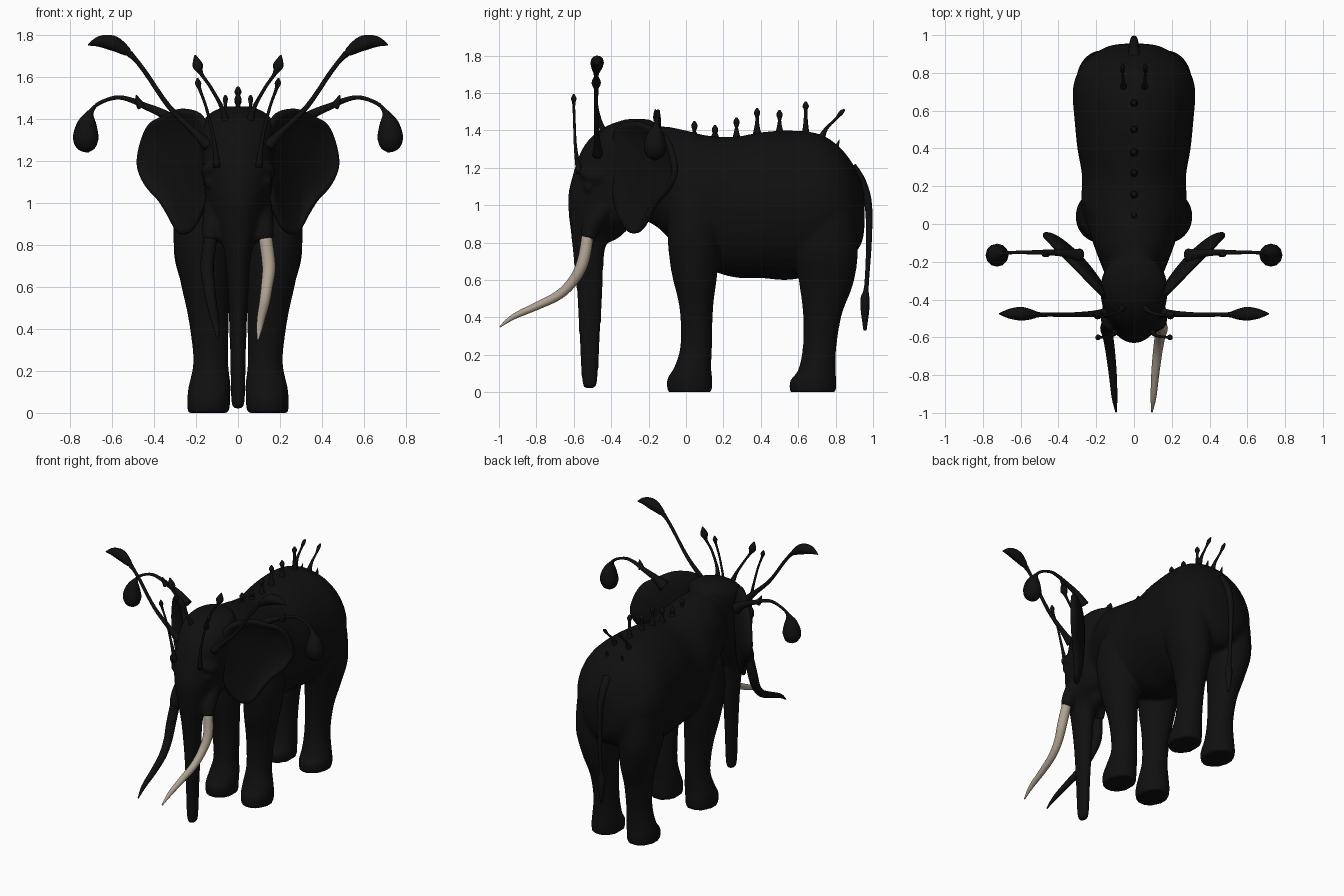
import bpy, bmesh, math
from mathutils import Vector

cube = bpy.data.objects.get("Cube")
if cube:
    bpy.data.objects.remove(cube, do_unlink=True)


def make_material(name, colour):
    mat = bpy.data.materials.new(name)
    mat.use_nodes = True
    mat.diffuse_color = colour
    mat.node_tree.nodes["Principled BSDF"].inputs["Base Color"].default_value = colour
    return mat


black = make_material("matte black", (0.005, 0.005, 0.005, 1))
ivory = make_material("ivory", (0.43, 0.36, 0.28, 1))


def spline(rows, steps, closed=False):
    """Catmull-Rom interpolation of rows of any width."""
    rows = [Vector(r) for r in rows]
    count = len(rows)

    def pick(i):
        return rows[i % count] if closed else rows[max(0, min(count - 1, i))]

    result = []
    for i in range(count if closed else count - 1):
        a, b, c, d = (pick(i + k) for k in (-1, 0, 1, 2))
        for s in range(steps):
            t = s / steps
            result.append(b + (c - a) * t / 2 + (a - b * 2.5 + c * 2 - d / 2) * t * t
                          + (b * 1.5 - a / 2 - c * 1.5 + d / 2) * t ** 3)
    return result if closed else result + [rows[-1]]


def tube(bm, rows, side=1, axis=None, sides=12, steps=4):
    """Loft rings along rows of x, y, z, radius (, second radius)."""
    path = spline(rows, steps)
    points = [Vector((p[0] * side, p[1], p[2])) for p in path]
    rings = []
    for i, p in enumerate(points):
        along = Vector(axis) if axis else points[min(i + 1, len(points) - 1)] - points[max(i - 1, 0)]
        along.normalize()
        guide = Vector((1, 0, 0)) if abs(along.x) < 0.75 else Vector((0, 1, 0))
        across = (guide - along * guide.dot(along)).normalized()
        other = along.cross(across)
        ra, rb = max(path[i][3], 0.002), max(path[i][-1], 0.002)
        rings.append([bm.verts.new(p + across * ra * math.cos(a) + other * rb * math.sin(a))
                      for a in (math.tau * k / sides for k in range(sides))])
    for low, high in zip(rings, rings[1:]):
        for k in range(sides):
            n = (k + 1) % sides
            bm.faces.new((low[k], low[n], high[n], high[k]))
    bm.faces.new(rings[0][::-1])
    bm.faces.new(rings[-1])


def finish(bm, name, mat):
    bmesh.ops.recalc_face_normals(bm, faces=bm.faces)
    for face in bm.faces:
        face.smooth = True
    mesh = bpy.data.meshes.new(name)
    bm.to_mesh(mesh)
    bm.free()
    mesh.materials.append(mat)
    obj = bpy.data.objects.new(name, mesh)
    bpy.context.collection.objects.link(obj)
    return obj


def tube_object(name, rows, side=1, mat=black, **options):
    bm = bmesh.new()
    tube(bm, rows, side, **options)
    return finish(bm, name, mat)


def ball(bm, centre, radius):
    made = bmesh.ops.create_uvsphere(bm, u_segments=12, v_segments=8, radius=radius)
    bmesh.ops.translate(bm, verts=made["verts"], vec=centre)


# Torso, head, trunk and legs are lofted, then fused into one skin
skin = bmesh.new()
torso = [(-.3, 1.15, .14, .2), (-.15, 1.15, .2, .27), (0, 1.06, .25, .34), (.1, 1.02, .28, .355),
         (.25, .99, .275, .375), (.4, 1, .3, .39), (.55, 1, .315, .4), (.7, 1.01, .325, .375),
         (.8, 1.015, .3, .315), (.88, .98, .24, .26), (.94, .96, .14, .16), (.955, .96, .05, .06)]
tube(skin, [(0, y, z, rx, rz) for y, z, rx, rz in torso], axis=(0, 1, 0), sides=32)

head = [(.02, -.515, .018, .022), (.06, -.515, .033, .042), (.3, -.515, .038, .056),
        (.55, -.515, .048, .07), (.75, -.52, .063, .085), (.85, -.5, .09, .115),
        (.93, -.42, .13, .205), (1.05, -.4, .16, .23), (1.18, -.385, .17, .215),
        (1.3, -.355, .178, .2), (1.38, -.32, .17, .17), (1.43, -.28, .13, .13), (1.46, -.26, .06, .06)]
tube(skin, [(0, y, z, rx, ry) for z, y, rx, ry in head], axis=(0, 0, 1), sides=32)
tube(skin, [(0, -.34, .95, .08), (0, -.4, .86, .055), (0, -.44, .82, .03)])

front_leg = [(.14, .02, 0, .1, .12), (.14, .02, .07, .102, .122), (.135, .035, .13, .1, .1),
             (.13, .055, .25, .083, .085), (.14, .055, .45, .097, .09), (.16, .045, .65, .12, .125),
             (.18, .04, .85, .13, .14), (.17, .04, 1.05, .11, .13)]
hind_leg = [(.14, .68, 0, .1, .125), (.14, .68, .06, .102, .125), (.135, .7, .12, .096, .1),
            (.13, .715, .25, .083, .09), (.135, .73, .42, .09, .105), (.15, .75, .58, .11, .145),
            (.17, .75, .75, .135, .17), (.17, .75, .95, .13, .16)]
for side in (1, -1):
    for leg in (front_leg, hind_leg):
        tube(skin, leg, side, axis=(0, 0, 1), sides=24)
    # Tusk socket, brow and eye bulge
    tube(skin, [(.1, -.43, 1, .06), (.12, -.5, .9, .052), (.13, -.525, .82, .042)], side)
    tube(skin, [(.1, -.55, 1.18, .03), (.14, -.52, 1.16, .035), (.15, -.46, 1.14, .03)], side)
    ball(skin, (.135 * side, -.52, 1.1), .03)
body = finish(skin, "body", black)
remesh = body.modifiers.new("fuse", "REMESH")
remesh.mode = "VOXEL"
remesh.voxel_size = 0.013
remesh.use_smooth_shade = True
soften = body.modifiers.new("soften", "SMOOTH")
soften.factor = 0.5
soften.iterations = 6

# Ears: cupped sheets sweeping outwards and back
ear_outline = [(.15, 1.38), (.26, 1.45), (.36, 1.415), (.44, 1.36), (.485, 1.2), (.45, 1.09),
               (.38, 1.01), (.33, .93), (.28, .85), (.21, .88), (.15, 1.05)]


def ear(name, side):
    bm = bmesh.new()
    edge = spline(ear_outline, 4, closed=True)
    middle = Vector((.3, 1.18))
    rings = []
    for level in range(1, 9):
        r = level / 8
        flat = [middle + (p - middle) * r for p in edge]
        cup = 0.05 * (1 - r * r) - 0.025 * r ** 6
        rings.append([bm.verts.new((p.x * side, p.x - 0.52 + cup, p.y)) for p in flat])
    bm.faces.new(rings[0])
    count = len(edge)
    for inner, outer in zip(rings, rings[1:]):
        for k in range(count):
            n = (k + 1) % count
            bm.faces.new((inner[k], inner[n], outer[n], outer[k]))
    obj = finish(bm, name, black)
    thick = obj.modifiers.new("thickness", "SOLIDIFY")
    thick.thickness = 0.035
    thick.offset = 0
    round_edge = obj.modifiers.new("round", "SUBSURF")
    round_edge.levels = round_edge.render_levels = 1


# Tusks, ears and paired growths
tusk = [(.13, -.525, .84, .032), (.147, -.55, .7, .032), (.137, -.6, .6, .028), (.125, -.68, .52, .025),
        (.112, -.8, .46, .021), (.103, -.92, .405, .015), (.095, -.995, .35, .004)]
leaf_stalk = [(.14, -.47, 1.27, .03), (.21, -.475, 1.34, .017), (.33, -.48, 1.46, .012),
              (.44, -.48, 1.62, .011), (.5, -.48, 1.695, .013), (.55, -.478, 1.735, .028),
              (.6, -.475, 1.762, .036), (.66, -.475, 1.768, .026), (.715, -.475, 1.752, .003)]
curled_stalk = [(.29, -.17, 1.37, .04), (.36, -.155, 1.425, .022), (.44, -.15, 1.46, .016),
                (.51, -.15, 1.49, .012), (.58, -.15, 1.502, .01), (.66, -.152, 1.475, .009),
                (.7, -.158, 1.435, .014), (.718, -.163, 1.38, .045), (.725, -.165, 1.31, .061),
                (.718, -.165, 1.26, .042), (.715, -.165, 1.24, .004)]
brow_bud = [(.1, -.57, 1.17, .018), (.115, -.59, 1.3, .009), (.15, -.597, 1.45, .007),
            (.182, -.6, 1.54, .008), (.19, -.6, 1.57, .015), (.193, -.6, 1.595, .003)]
crown_bud = [(.05, -.43, 1.36, .025), (.075, -.46, 1.45, .011), (.13, -.48, 1.55, .008),
             (.175, -.48, 1.615, .01), (.192, -.48, 1.655, .025), (.205, -.48, 1.705, .003)]
rump_bud = [(.055, .72, 1.35, .022), (.057, .75, 1.41, .01), (.06, .8, 1.46, .007),
            (.06, .83, 1.495, .012), (.06, .848, 1.512, .004)]
rump_thorn = [(.06, .79, 1.27, .025), (.06, .805, 1.31, .012), (.06, .82, 1.35, .002)]
stalk_thorn = [(.46, -.155, 1.455, .02), (.475, -.16, 1.485, .015), (.485, -.165, 1.512, .003)]
pairs = {"leaf_stalk": leaf_stalk, "curled_stalk": curled_stalk, "brow_bud": brow_bud,
         "crown_bud": crown_bud, "rump_bud": rump_bud, "rump_thorn": rump_thorn,
         "stalk_thorn": stalk_thorn}
for label, side in (("left", 1), ("right", -1)):
    ear(label + "_ear", side)
    tube_object(label + "_tusk", tusk, side, ivory if side == 1 else black, sides=16)
    for part, rows in pairs.items():
        tube_object(label + "_" + part, rows, side)

# Row of knobbed stems along the spine
stems = [(.045, 1.45), (.155, 1.43), (.27, 1.47), (.38, 1.52), (.5, 1.51), (.64, 1.555)]
for y, top in stems:
    base = 1.36 if y < 0.3 else 1.39
    tube_object("spine_stem", [(0, y, base - .04, .032), (0, y, base + .02, .016),
                               (0, y, top - .055, .009), (0, y, top - .025, .017),
                               (0, y, top, .004)])

# Tail with a tuft
tube_object("tail", [(0, .88, 1.2, .035), (0, .94, 1.12, .025), (0, .975, 1.0, .02),
                     (0, .978, .8, .015), (0, .965, .57, .012), (0, .957, .5, .024),
                     (0, .957, .43, .022), (0, .957, .33, .008)])
